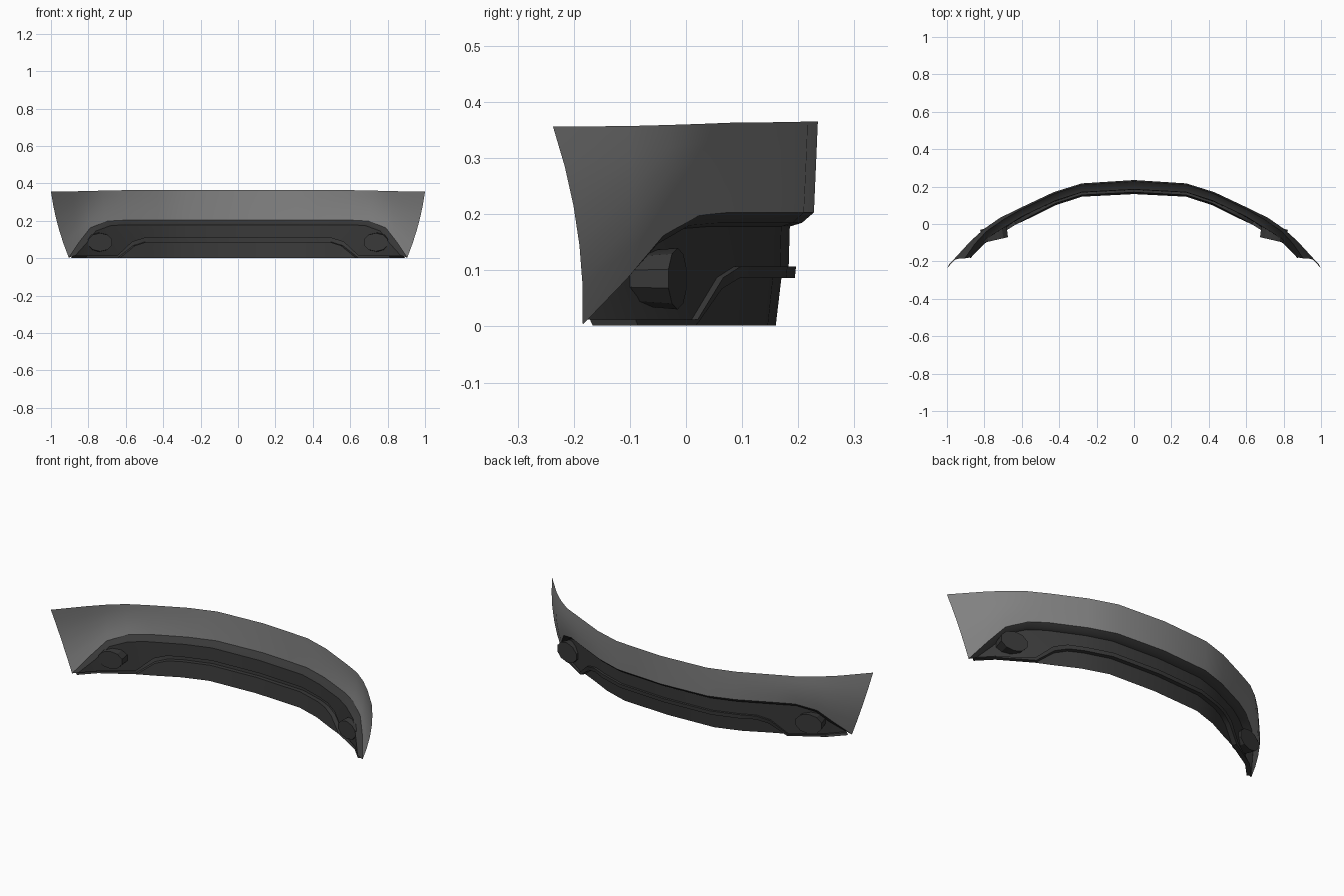
import bpy, bmesh, math
from mathutils import Vector

cube = bpy.data.objects.get("Cube")
if cube:
    bpy.data.objects.remove(cube)


def material(name, value):
    m = bpy.data.materials.new(name)
    m.use_nodes = True
    m.diffuse_color = (value, value, value, 1)
    bsdf = m.node_tree.nodes["Principled BSDF"]
    bsdf.inputs["Base Color"].default_value = (value, value, value, 1)
    bsdf.inputs["Roughness"].default_value = 0.7
    return m


grey = material("painted grey", 0.22)
dark = material("dark plastic", 0.04)


def finish(name, bm, mat, angle):
    """Turn a half mesh into a mirrored object."""
    bmesh.ops.recalc_face_normals(bm, faces=bm.faces)
    me = bpy.data.meshes.new(name)
    bm.to_mesh(me)
    bm.free()
    ob = bpy.data.objects.new(name, me)
    bpy.context.collection.objects.link(ob)
    me.materials.append(mat)
    mirror = ob.modifiers.new("mirror", "MIRROR")
    mirror.use_clip = True
    mirror.merge_threshold = 0.0005
    bpy.ops.object.select_all(action="DESELECT")
    ob.select_set(True)
    bpy.context.view_layer.objects.active = ob
    bpy.ops.object.modifier_apply(modifier="mirror")
    bpy.ops.object.shade_smooth_by_angle(angle=math.radians(angle))
    return ob


def loft(name, rows, mat, angle=30):
    """Bridge rows of points, each running from the centre to the side."""
    bm = bmesh.new()
    grid = [[bm.verts.new(p) for p in row] for row in rows]
    for a, b in zip(grid, grid[1:]):
        for i in range(len(a) - 1):
            bm.faces.new((a[i], a[i + 1], b[i + 1], b[i]))
    bmesh.ops.remove_doubles(bm, verts=bm.verts, dist=0.0005)
    return finish(name, bm, mat, angle)


def points(plan, heights):
    return [Vector((x, y, z)) for (x, y), z in zip(plan, heights)]


def push_out(path, amount):
    """Offset a path outwards in plan."""
    result = []
    for i, p in enumerate(path):
        t = path[min(i + 1, len(path) - 1)] - path[max(i - 1, 0)]
        n = Vector((-t.y, t.x, 0)).normalized() if i else Vector((0, 1, 0))
        result.append(p + n * amount)
    return result


# Outer skin: top edge down to the arched lower edge
top = points([(0, .235), (.28, .217), (.43, .17), (.62, .08),
              (.72, .03), (.80, -.03), (.88, -.105), (1, -.237)],
             [.365, .365, .364, .363, .361, .359, .357, .356])
arch = points([(0, .228), (.28, .21), (.425, .163), (.61, .075),
               (.70, .023), (.79, -.04), (.85, -.105), (.905, -.184)],
              [.203, .203, .203, .203, .198, .162, .085, .003])
rows = []
for k in range(6):
    t = k / 5
    row = []
    for i, (a, b) in enumerate(zip(top, arch)):
        bulge = 4 * t * (1 - t) * (i / 7) ** 2
        row.append(a.lerp(b, t) + Vector((.012, .016, 0)) * bulge)
    rows.append(row)
loft("bumper_skin", rows, grey, 40)

# Folded lip from the arch in to the recessed panel
panel_top = points([(0, .185), (.28, .17), (.42, .125), (.60, .04),
                    (.68, -.01), (.76, -.06), (.81, -.11), (.87, -.178)],
                   [.178, .178, .178, .178, .174, .145, .08, .014])
lip = [a.lerp(b, .5) + Vector((0, 0, -.006 if i < 6 else 0))
       for i, (a, b) in enumerate(zip(arch, panel_top))]
loft("recess_lip", [arch, lip, panel_top], dark)

# Recessed panel down to the ridge
ridge_top = points([(0, .183), (.28, .168), (.42, .122), (.50, .086),
                    (.565, .055), (.645, .01), (.80, -.10), (.875, -.18)],
                   [.107, .107, .107, .107, .087, .012, .012, .012])
loft("recessed_panel", [panel_top, ridge_top], dark)

# Raised ridge that runs down into the bottom edge
ridge_low = points([(0, .17), (.28, .155), (.42, .11), (.49, .074),
                    (.55, .043), (.63, -.002), (.80, -.105), (.875, -.183)],
                   [.086, .086, .086, .086, .067, .002, .002, .002])
loft("ridge", [ridge_top, push_out(ridge_top, .013),
               push_out(ridge_low, .024), ridge_low], dark)

# Lower panel under the ridge
foot = points([(0, .16), (.28, .146), (.42, .10), (.49, .065),
               (.55, .035), (.63, -.002)], [.002] * 6)
loft("lower_panel", [ridge_low[:6], foot], dark)

# Round lamps set through the panel
bm = bmesh.new()
bmesh.ops.create_cone(bm, cap_ends=True, segments=10, radius1=.068,
                      radius2=.076, depth=.072)
for v in bm.verts:
    x, y, z = v.co
    v.co = (x, z, y * .72)
    turn = math.radians(-13)
    x, y, z = v.co
    v.co = (x * math.cos(turn) - y * math.sin(turn) + .745,
            x * math.sin(turn) + y * math.cos(turn) - .05, z + .085)
finish("fog_lamps", bm, dark, 30)
